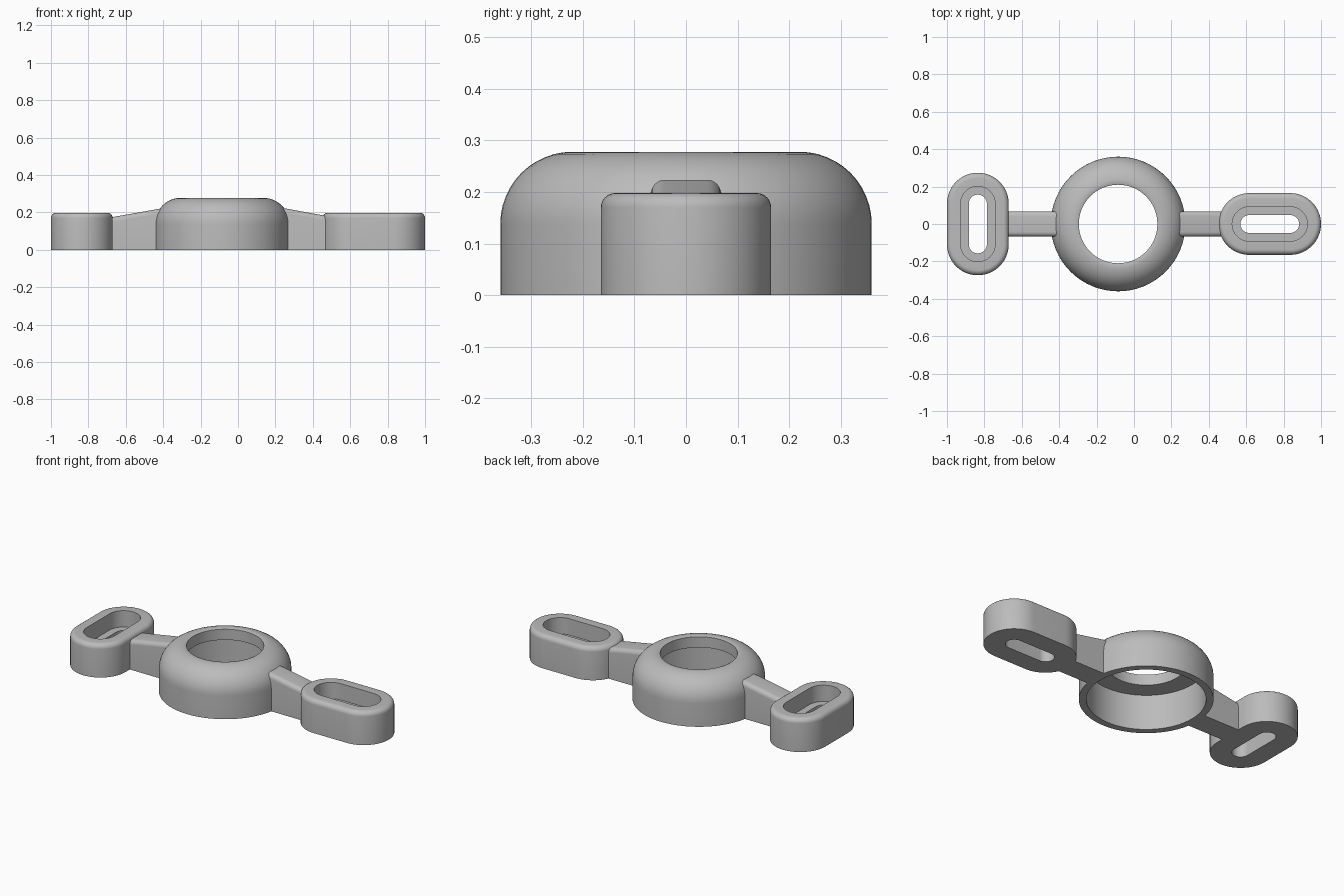
import bpy, bmesh, math

if "Cube" in bpy.data.objects:
    bpy.data.objects.remove(bpy.data.objects["Cube"])

grey = bpy.data.materials.new("mid_grey")
grey.diffuse_color = (0.5, 0.5, 0.5, 1)
grey.use_nodes = True
grey.node_tree.nodes["Principled BSDF"].inputs["Base Color"].default_value = grey.diffuse_color


def finish(name, bm):
    bmesh.ops.remove_doubles(bm, verts=bm.verts, dist=1e-5)
    bmesh.ops.recalc_face_normals(bm, faces=bm.faces)
    mesh = bpy.data.meshes.new(name)
    bm.to_mesh(mesh)
    bm.free()
    mesh.materials.append(grey)
    ob = bpy.data.objects.new(name, mesh)
    bpy.context.collection.objects.link(ob)
    bpy.ops.object.select_all(action='DESELECT')
    ob.select_set(True)
    bpy.context.view_layer.objects.active = ob
    bpy.ops.object.shade_smooth_by_angle(angle=math.radians(30))
    return ob


def arc(cx, cz, r, a0, a1, n):
    """Points on an arc, angles in degrees."""
    return [(cx + r * math.cos(math.radians(a0 + (a1 - a0) * i / n)),
             cz + r * math.sin(math.radians(a0 + (a1 - a0) * i / n))) for i in range(n + 1)]


def stadium(r, half, n):
    """Rounded slot outline along x; a circle when half is zero."""
    return arc(half, 0, r, -90, 90, n) + arc(-half, 0, r, 90, 270, n)


def loft(bm, sections, closed):
    """Bridge equal-length sections, closing the loop or capping the ends."""
    loops = [[bm.verts.new(p) for p in s] for s in sections]
    n = len(loops[0])
    for k in range(len(loops) if closed else len(loops) - 1):
        a, b = loops[k], loops[(k + 1) % len(loops)]
        for i in range(n):
            j = (i + 1) % n
            if (a[i].co - a[j].co).length > 1e-6:
                bm.faces.new((a[i], a[j], b[j], b[i]))
    if not closed:
        bm.faces.new(loops[0])
        bm.faces.new(loops[-1])


def swept(name, profile, half, x, turned=False, n=32):
    """Sweep a closed (radius, z) profile round a stadium path."""
    bm = bmesh.new()
    sections = []
    for r, z in profile:
        pts = stadium(r, half, n)
        if turned:
            pts = [(-v, u) for u, v in pts]
        sections.append([(x + u, v, z) for u, v in pts])
    loft(bm, sections, True)
    return finish(name, bm)


# Central domed collar with a wide bore below and a narrower top opening
collar = ([(0.32, 0), (0.36, 0)] + arc(0.22, 0.138, 0.14, 0, 90, 12)
          + [(0.21, 0.274), (0.21, 0.21), (0.32, 0.21)])
swept("collar", collar, 0, -0.085)

# Mounting lugs with a rounded rim, stepped recess and through slot
lug = ([(0.048, 0), (0.165, 0)] + arc(0.137, 0.17, 0.028, 0, 90, 6)
       + [(0.092, 0.198), (0.092, 0.10), (0.048, 0.10)])
swept("left_lug", lug, 0.109, -0.835, turned=True)
swept("right_lug", lug, 0.109, 0.726)


# Sloping arms with rounded upper edges
def arm(name, ends):
    w, f = 0.068, 0.026
    bm = bmesh.new()
    sections = []
    for x, top in ends:
        pts = ([(-w, 0), (w, 0)] + arc(w - f, top - f, f, 0, 90, 6)
               + arc(f - w, top - f, f, 90, 180, 6))
        sections.append([(x, y, z) for y, z in pts])
    loft(bm, sections, False)
    finish(name, bm)


arm("left_arm", [(-0.71, 0.168), (-0.412, 0.221)])
arm("right_arm", [(0.50, 0.176), (0.242, 0.223)])
